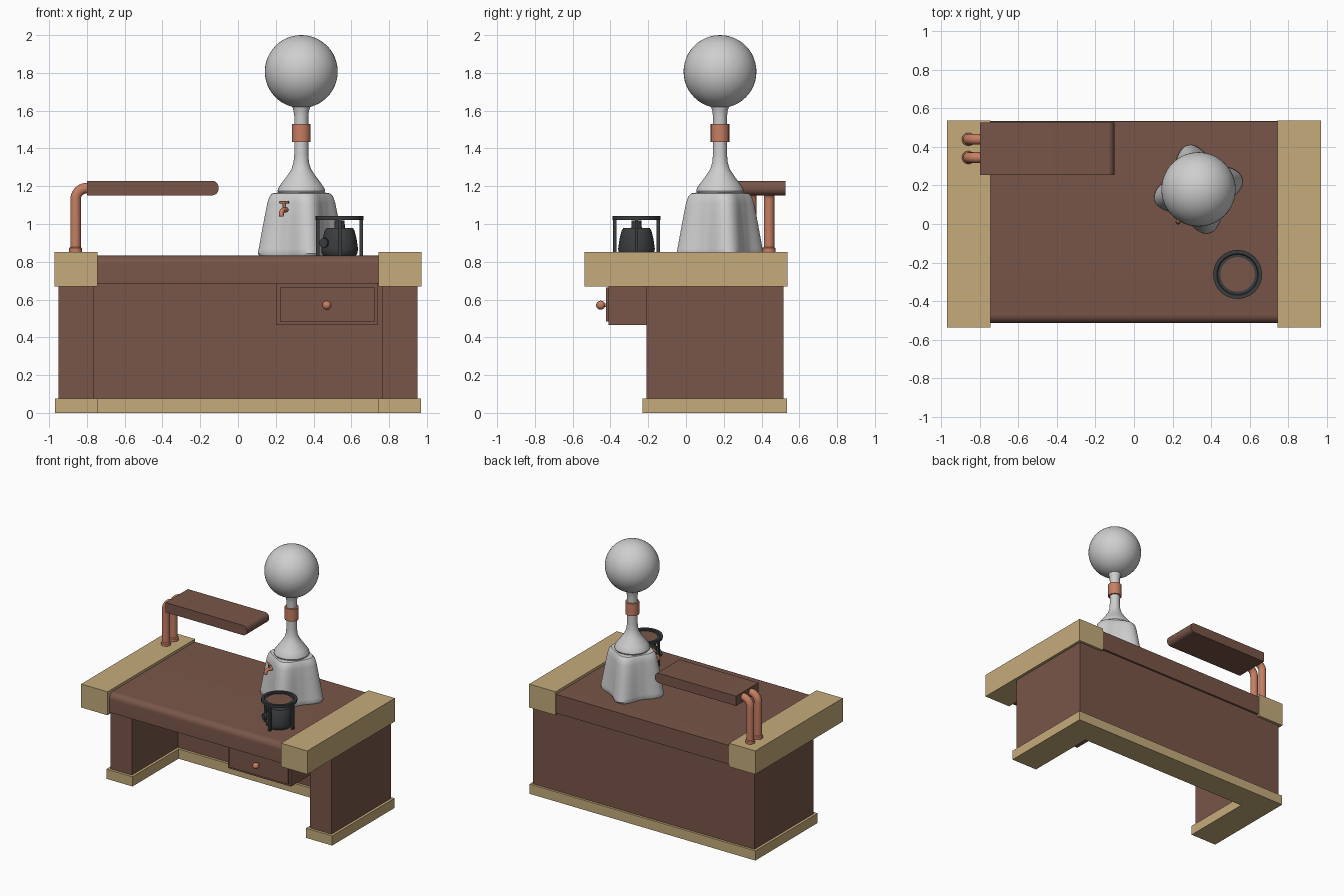
import bpy, bmesh, math
from mathutils import Vector, Matrix

if "Cube" in bpy.data.objects:
    bpy.data.objects.remove(bpy.data.objects["Cube"])


def mat(name, rgb):
    m = bpy.data.materials.new(name)
    m.diffuse_color = (*rgb, 1)
    m.use_nodes = True
    m.node_tree.nodes["Principled BSDF"].inputs["Base Color"].default_value = m.diffuse_color
    return m


BROWN = mat("brown wood", (0.19, 0.092, 0.066))
TAN = mat("tan trim", (0.56, 0.41, 0.20))
COPPER = mat("copper", (0.57, 0.21, 0.125))
WHITE = mat("pale glass", (0.62, 0.62, 0.62))
DARK = mat("dark iron", (0.042, 0.045, 0.047))


def finish(name, bm, m, angle=35):
    bmesh.ops.recalc_face_normals(bm, faces=bm.faces)
    me = bpy.data.meshes.new(name)
    bm.to_mesh(me)
    bm.free()
    me.materials.append(m)
    me.shade_smooth()
    me.set_sharp_from_angle(angle=math.radians(angle))
    ob = bpy.data.objects.new(name, me)
    bpy.context.collection.objects.link(ob)
    return ob


def skin(name, rings, m, caps=True):
    """Join closed rings of points into one surface."""
    bm = bmesh.new()
    rows = [[bm.verts.new(p) for p in r] for r in rings]
    n = len(rows[0])
    for a, b in zip(rows, rows[1:]):
        for i in range(n):
            j = (i + 1) % n
            bm.faces.new((a[i], a[j], b[j], b[i]))
    if caps:
        bm.faces.new(rows[0])
        bm.faces.new(rows[-1])
    return finish(name, bm, m)


def box(name, x0, x1, y0, y1, z0, z1, m):
    r = [(x0, y0), (x1, y0), (x1, y1), (x0, y1)]
    return skin(name, [[(x, y, z) for x, y in r] for z in (z0, z1)], m)


def lathe(name, c, prof, m, n=40, caps=True):
    """Revolve (radius, z) points about a vertical axis at c."""
    t = [2 * math.pi * i / n for i in range(n)]
    return skin(name, [[(c[0] + r * math.cos(a), c[1] + r * math.sin(a), z) for a in t]
                       for r, z in prof], m, caps)


def tube(name, path, r, m, n=16):
    """Round tube along a path lying in one plane."""
    path = [Vector(p) for p in path]
    rings, side = [], None
    for i, p in enumerate(path):
        d = (path[min(i + 1, len(path) - 1)] - path[max(i - 1, 0)]).normalized()
        if side is None:
            side = d.orthogonal().normalized()
        side = (side - d * side.dot(d)).normalized()
        up = d.cross(side)
        rings.append([p + r * (side * math.cos(2 * math.pi * k / n) + up * math.sin(2 * math.pi * k / n))
                      for k in range(n)])
    return skin(name, rings, m)


def ball(name, c, r, m, seg=40):
    bm = bmesh.new()
    bmesh.ops.create_uvsphere(bm, u_segments=seg, v_segments=seg // 2, radius=r,
                              matrix=Matrix.Translation(c))
    return finish(name, bm, m)


# Desk body and base trim, both U-shaped around the knee space
def u_shape(name, xo, xi, yf, yi, yb, z0, z1, m):
    pts = [(-xo, yf), (-xi, yf), (-xi, yi), (xi, yi), (xi, yf), (xo, yf), (xo, yb), (-xo, yb)]
    return skin(name, [[(x, y, z) for x, y in pts] for z in (z0, z1)], m)


u_shape("base_trim", 0.97, 0.745, -0.23, 0.335, 0.535, 0, 0.075, TAN)
u_shape("desk_body", 0.95, 0.765, -0.21, 0.355, 0.517, 0.07, 0.69, BROWN)

# Worktop with a rounded front edge, and end caps
arc = [(-0.47 - 0.045 * math.cos(a), 0.787 + 0.045 * math.sin(a))
       for a in [math.pi / 2 * i / 8 for i in range(9)]]
yz = [(0.533, 0.832), (0.533, 0.685), (-0.515, 0.685)] + arc
skin("worktop", [[(x, y, z) for y, z in yz] for x in (-0.75, 0.75)], BROWN)
for s, side in ((-1, "left"), (1, "right")):
    xs = sorted((s * 0.745, s * 0.971))
    box(side + "_end_cap", *xs, -0.537, 0.537, 0.67, 0.852, TAN)

# Drawer
box("drawer_case", 0.2, 0.742, -0.41, 0.36, 0.465, 0.69, BROWN)
box("drawer_front", 0.222, 0.725, -0.424, -0.408, 0.483, 0.665, BROWN)
tube("drawer_knob_stem", [(0.47, -0.42, 0.57), (0.47, -0.45, 0.57)], 0.01, COPPER)
ball("drawer_knob", (0.47, -0.452, 0.57), 0.024, COPPER, 24)

# Raised shelf board with a rounded free end
h = 0.038
end = [(-0.135 + 0.033 * math.sin(a), 1.19 - h * math.cos(a))
       for a in [math.pi * i / 12 for i in range(13)]]
xz = [(-0.8, 1.19 + h), (-0.8, 1.19 - h)] + end
skin("shelf_board", [[(x, y, z) for x, z in xz] for y in (0.255, 0.528)], BROWN)

# Bent copper pipes carrying the shelf
for i, y in enumerate((0.345, 0.44)):
    bend = [(-0.8 - 0.06 * math.cos(a), y, 1.13 + 0.06 * math.sin(a))
            for a in [math.pi / 2 * k / 10 for k in range(11)]]
    tube(f"shelf_pipe_{i}", [(-0.86, y, 0.85)] + bend + [(-0.78, y, 1.19)], 0.028, COPPER, 20)
    lathe(f"pipe_foot_{i}", (-0.86, y), [(0.034, 0.85), (0.034, 0.872), (0.028, 0.878)], COPPER, 20)

# Four-lobed hood of the still
C = (0.335, 0.18)
rings = []
for z, valley, lobe in [(0.832, 0.165, 0.228), (0.845, 0.17, 0.235), (0.87, 0.168, 0.23),
                        (0.94, 0.162, 0.217), (1.03, 0.154, 0.2), (1.11, 0.146, 0.184),
                        (1.145, 0.14, 0.172), (1.162, 0.13, 0.155), (1.168, 0.1, 0.115)]:
    ring = []
    for i in range(96):
        a = 2 * math.pi * i / 96
        k = ((1 + math.cos(4 * (a - math.radians(13.5)))) / 2) ** 1.4
        r = valley + (lobe - valley) * k
        ring.append((C[0] + r * math.cos(a), C[1] + r * math.sin(a), z))
    rings.append(ring)
skin("still_hood", rings, WHITE)

# Flask, neck, band and globe
lathe("flask_neck", C, [(0.1, 1.155), (0.12, 1.162), (0.126, 1.175), (0.122, 1.19), (0.105, 1.215),
                        (0.075, 1.255), (0.052, 1.29), (0.041, 1.325), (0.037, 1.37),
                        (0.037, 1.57), (0.041, 1.6), (0.052, 1.635)], WHITE)
lathe("neck_band", C, [(0.037, 1.435), (0.049, 1.435), (0.049, 1.53), (0.037, 1.53)], COPPER)
ball("globe", (*C, 1.807), 0.193, WHITE, 48)

# Tap on the hood, set in the valley between two lobes
t = math.radians(238)


def out(r, z, s=0):
    return (C[0] + r * math.cos(t) - s * math.sin(t), C[1] + r * math.sin(t) + s * math.cos(t), z)


tube("tap_spout", [out(0.13, 1.075), out(0.175, 1.075), out(0.19, 1.071), out(0.198, 1.06),
                   out(0.2, 1.04)], 0.013, COPPER)
tube("tap_stem", [out(0.172, 1.075), out(0.172, 1.115)], 0.007, COPPER)
tube("tap_handle", [out(0.172, 1.115, -0.028), out(0.172, 1.115, 0.028)], 0.006, COPPER)

# Burner stand: ring, gauze plate and four legs
B = (0.538, -0.262)
lathe("stand_ring", B, [(0.09, 1.022), (0.127, 1.022), (0.127, 1.042), (0.108, 1.042), (0.104, 1.036),
                        (0.09, 1.036), (0.09, 1.022)], DARK, caps=False)
lathe("stand_plate", B, [(0.092, 1.026), (0.092, 1.033)], BROWN)
for i in range(4):
    a = math.pi / 2 * i
    x, y = B[0] + 0.115 * math.cos(a), B[1] + 0.115 * math.sin(a)
    box(f"stand_leg_{i}", x - 0.009, x + 0.009, y - 0.009, y + 0.009, 0.83, 1.025, DARK)

# Burner under the stand
lathe("burner", B, [(0.085, 0.832), (0.095, 0.845), (0.097, 0.87), (0.09, 0.92), (0.079, 0.965),
                    (0.07, 0.978), (0.028, 0.98), (0.026, 1.018)], DARK)
tube("burner_valve", [(0.47, -0.3, 0.9), (0.452, -0.335, 0.9)], 0.025, DARK)
